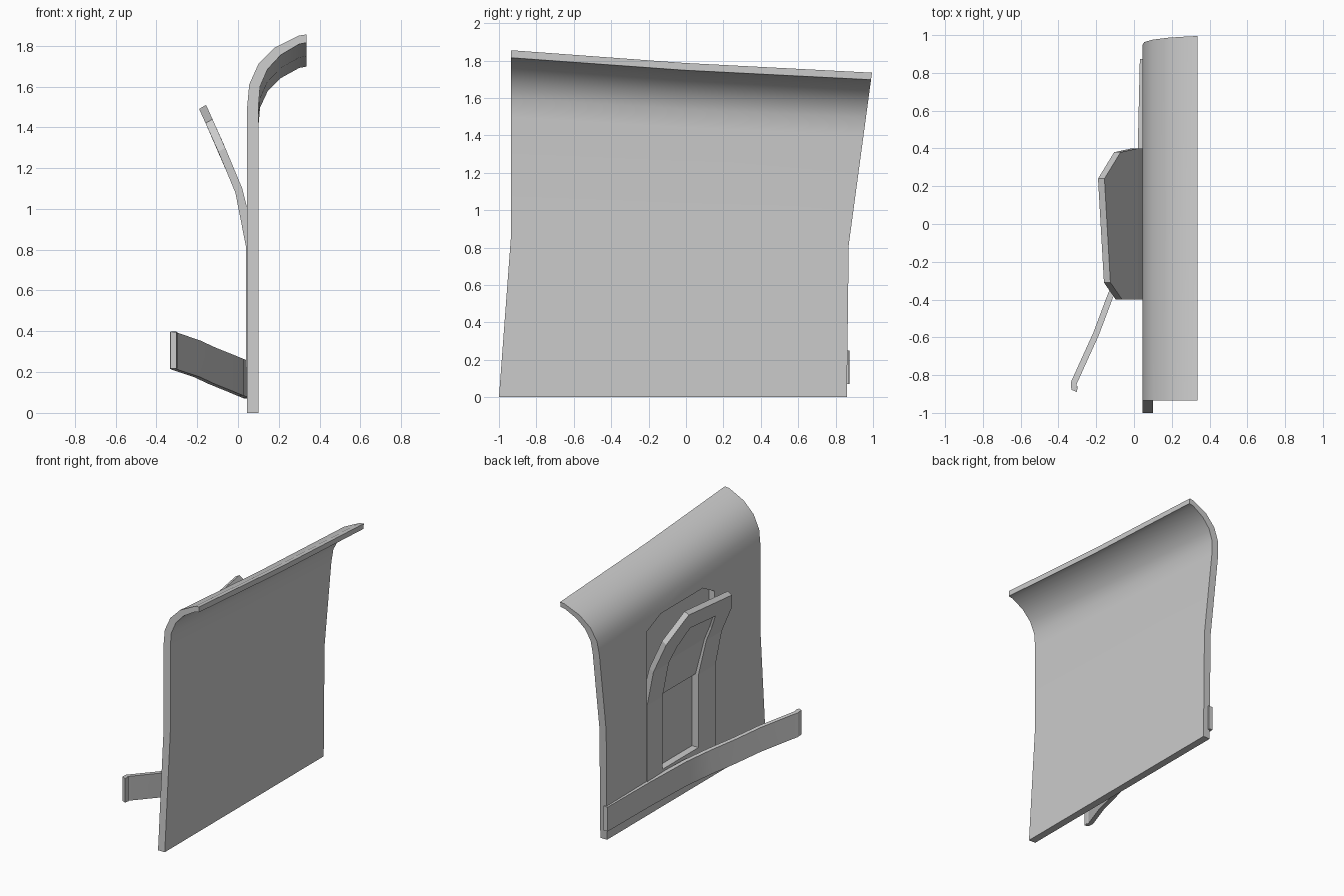
import bpy, bmesh
from mathutils import Vector

if "Cube" in bpy.data.objects:
    bpy.data.objects.remove(bpy.data.objects["Cube"], do_unlink=True)

grey = bpy.data.materials.new("light grey")
grey.use_nodes = True
colour = (0.6, 0.6, 0.6, 1)
grey.diffuse_color = colour
grey.node_tree.nodes["Principled BSDF"].inputs["Base Color"].default_value = colour


def interp(points, t):
    """Piecewise linear lookup."""
    for (a, u), (b, v) in zip(points, points[1:]):
        if t <= b:
            return u + (v - u) * max(0, t - a) / (b - a)
    return points[-1][1]


def loft(name, sections, cyclic=False, smooth=None):
    """Skin matching closed cross-sections into one solid."""
    bm = bmesh.new()
    rings = [[bm.verts.new(p) for p in s] for s in sections]
    pairs = list(zip(rings, rings[1:]))
    if cyclic:
        pairs.append((rings[-1], rings[0]))
    else:
        bm.faces.new(rings[0])
        bm.faces.new(rings[-1])
    n = len(rings[0])
    for a, b in pairs:
        for i in range(n):
            j = (i + 1) % n
            bm.faces.new((a[i], a[j], b[j], b[i]))
    bmesh.ops.recalc_face_normals(bm, faces=bm.faces)
    mesh = bpy.data.meshes.new(name)
    bm.to_mesh(mesh)
    bm.free()
    obj = bpy.data.objects.new(name, mesh)
    bpy.context.collection.objects.link(obj)
    mesh.materials.append(grey)
    if smooth:
        bpy.ops.object.select_all(action='DESELECT')
        obj.select_set(True)
        bpy.context.view_layer.objects.active = obj
        bpy.ops.object.shade_smooth_by_angle(angle=smooth)
    return obj


# Main panel: upright sheet whose top curls over to +x
BACK_X = 0.045
outer = [(BACK_X, 0), (BACK_X, 0.87), (BACK_X, 1.5), (0.055, 1.61), (0.1, 1.71),
         (0.18, 1.79), (0.3, 1.85), (0.335, 1.855)]
inner = [(0.335, 1.815), (0.3, 1.808), (0.21, 1.755), (0.145, 1.685),
         (0.108, 1.6), (0.1, 1.5), (0.1, 0.87), (0.1, 0)]
front_edge = [(0, -1), (0.87, -0.935), (1.86, -0.935)]
back_edge = [(0, 0.86), (0.87, 0.87), (1.86, 0.995)]
columns = []
for t, drop in ((0, 0), (0.48, 0.068), (1, 0.12)):
    ring = []
    for x, z in outer + inner:
        y = interp(front_edge, z) * (1 - t) + interp(back_edge, z) * t
        ring.append((x, y, z * (1 - drop / 1.855)))
    columns.append(ring)
panel = loft("main_panel", columns, smooth=0.7)

# Recess behind the flap, with clipped upper corners
outline = [(0.4, 0.25), (0.4, 1.36), (0.23, 1.435), (-0.26, 1.435), (-0.4, 1.36), (-0.4, 0.25)]
cutter = loft("recess_cutter", [[(x, y, z) for y, z in outline] for x in (-0.2, 0.092)])
cutter.hide_render = True
cutter.hide_viewport = True
cut = panel.modifiers.new("recess", 'BOOLEAN')
cut.object = cutter
cut.operation = 'DIFFERENCE'
cut.solver = 'EXACT'

# Flap: flush legs below, bending away to -x above
bend = [(0, 0.038), (0.82, 0.038), (1.08, -0.013), (1.3, -0.105), (1.5, -0.195)]


def on_flap(y, z, depth):
    """Point on the bent flap; depth 0 is its outer face, 1 its inner face."""
    thick = interp([(0.82, 0.053), (1.08, 0.034)], z)
    lift = interp([(0.82, 0), (1.08, 0.02)], z)
    return (interp(bend, z) + thick * depth, y, z + lift * depth)


rim_out = [(0.4, 0.22), (0.4, 0.82), (0.4, 1.08), (0.38, 1.3), (0.24, 1.49),
           (-0.31, 1.42), (-0.4, 1.28), (-0.4, 1.08), (-0.4, 0.82), (-0.4, 0.22)]
rim_in = [(0.22, 0.28), (0.22, 0.82), (0.22, 1.08), (0.2, 1.2), (0.12, 1.33),
          (-0.2, 1.29), (-0.22, 1.18), (-0.22, 1.08), (-0.2, 0.82), (-0.2, 0.28)]
loft("flap_frame", [[on_flap(*o, 0), on_flap(*i, 0), on_flap(*i, 1), on_flap(*o, 1)]
                    for o, i in zip(rim_out, rim_in)], cyclic=True)
loft("flap_infill", [[on_flap(*a, 0.45), on_flap(*b, 0.45), on_flap(*b, 1), on_flap(*a, 1)]
                     for a, b in zip(rim_in[1:5], rim_in[8:4:-1])])

# Strap: fixed at the back edge, swinging outward and up toward the front
path = [(0.047, 0.873, 0.07), (0.036, 0.4, 0.075), (0.01, 0, 0.085), (-0.05, -0.2, 0.11),
        (-0.125, -0.38, 0.14), (-0.2, -0.58, 0.175), (-0.318, -0.84, 0.215),
        (-0.318, -0.87, 0.218), (-0.3, -0.873, 0.217)]
path = [Vector(p) for p in path]
sections = []
for k, p in enumerate(path):
    d = path[min(k + 1, len(path) - 1)] - path[max(k - 1, 0)]
    side = Vector((-d.y, d.x, 0)).normalized() * 0.016
    up = Vector((0, 0, 0.18))
    sections.append([p - side, p + side, p + side + up, p - side + up])
loft("strap", sections, smooth=0.3)
